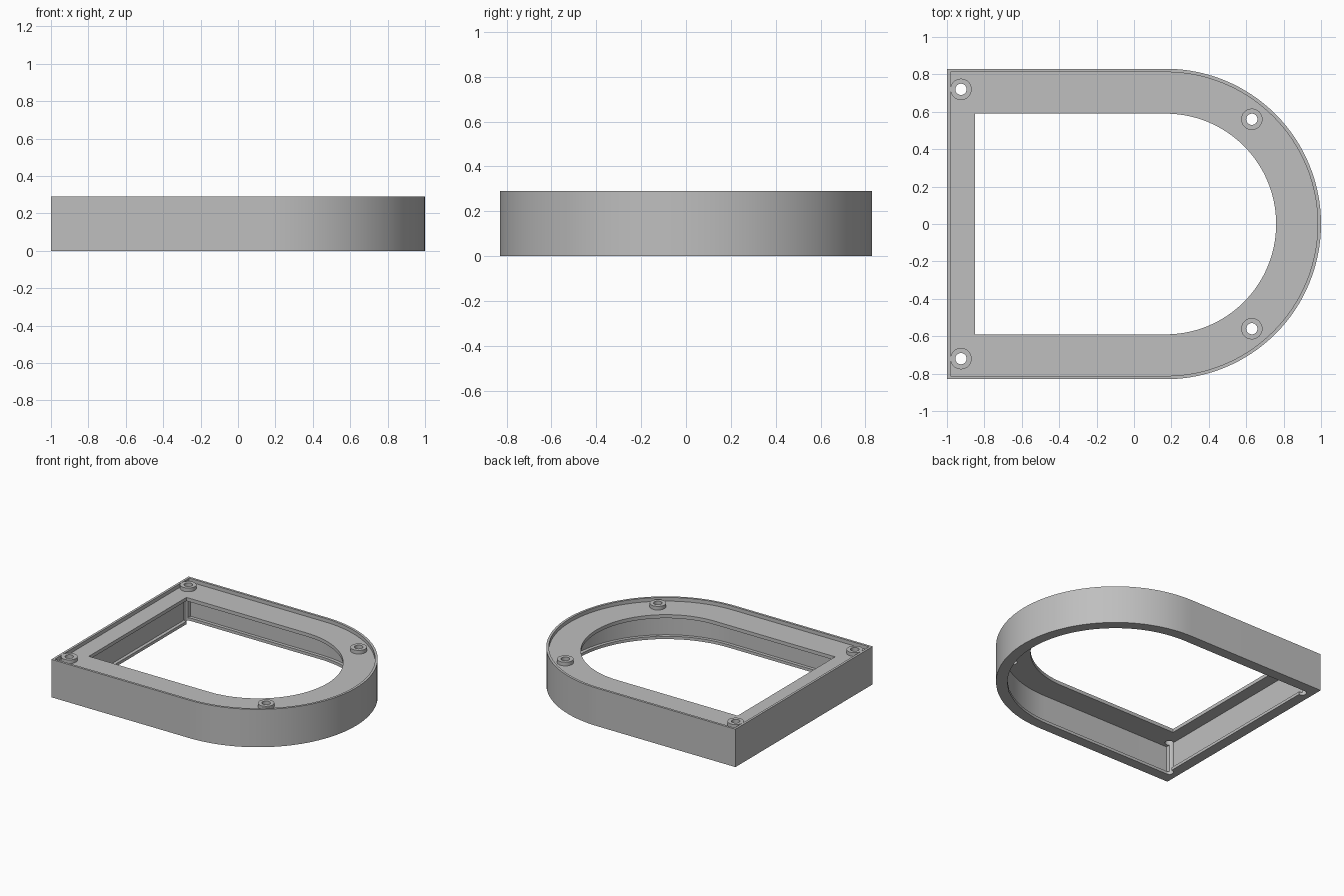
import bpy
import bmesh
from math import cos, sin, pi, radians

cube = bpy.data.objects.get("Cube")
if cube:
    bpy.data.objects.remove(cube)

HEIGHT, HALF_WIDTH, ARC_X = 0.29, 0.83, 0.17
ARC_STEPS = 64

grey = bpy.data.materials.new("plain_grey")
grey.use_nodes = True
colour = (0.52, 0.52, 0.52, 1)
grey.diffuse_color = colour
grey.node_tree.nodes["Principled BSDF"].inputs["Base Color"].default_value = colour


def d_outline(end_inset, side_inset):
    """D shape: square corners at -x, half circle at +x."""
    r = HALF_WIDTH - side_inset
    x = -1 + end_inset
    arc = [(ARC_X + r * cos(a), r * sin(a))
           for a in (pi * (i / ARC_STEPS - 0.5) for i in range(ARC_STEPS + 1))]
    return [(x, -r)] + arc + [(x, r)]


def cylinder(name, x, y, radius, z0, z1):
    bpy.ops.mesh.primitive_cylinder_add(
        vertices=32, radius=radius, depth=z1 - z0, location=(x, y, (z0 + z1) / 2))
    ob = bpy.context.object
    ob.name = name
    ob.data.materials.append(grey)
    return ob


def combine(target, tool, operation):
    tool.hide_render = True
    mod = target.modifiers.new(operation.lower(), "BOOLEAN")
    mod.operation, mod.object, mod.solver = operation, tool, "EXACT"
    bpy.context.view_layer.objects.active = target
    bpy.ops.object.modifier_apply(modifier=mod.name)
    bpy.data.objects.remove(tool)


# Frame cross-section as (end inset, side inset, height), swept round the D
section = [
    (0, 0, 0), (0, 0, HEIGHT),                            # outer wall
    (0.018, 0.018, HEIGHT), (0.018, 0.018, 0.262),        # thin top lip
    (0.15, 0.24, 0.262), (0.15, 0.24, 0.235),             # top plate opening
    (0.055, 0.055, 0.235), (0.055, 0.055, 0.022),         # inside wall
    (0.08, 0.08, 0.022), (0.08, 0.08, 0),                 # bottom flange
]
bm = bmesh.new()
loops = [[bm.verts.new((x, y, z)) for x, y in d_outline(end, side)]
         for end, side, z in section]
for k, a in enumerate(loops):
    b = loops[(k + 1) % len(loops)]
    for i in range(len(a)):
        j = (i + 1) % len(a)
        bm.faces.new((a[i], a[j], b[j], b[i]))
bmesh.ops.recalc_face_normals(bm, faces=bm.faces)
mesh = bpy.data.meshes.new("frame")
bm.to_mesh(mesh)
bm.free()
mesh.materials.append(grey)
frame = bpy.data.objects.new("frame", mesh)
bpy.context.collection.objects.link(frame)

# Screw bosses standing on the plate, each with a hole right through
spots = [(x, y * side) for x, y in ((-0.925, 0.72), (0.63, 0.56)) for side in (1, -1)]
for x, y in spots:
    combine(frame, cylinder("screw_boss", x, y, 0.057, 0.25, HEIGHT), "UNION")
for x, y in spots:
    combine(frame, cylinder("screw_hole", x, y, 0.03, -0.1, 0.4), "DIFFERENCE")

# Smooth curves with sharp edges kept
bpy.ops.object.select_all(action="DESELECT")
frame.select_set(True)
bpy.context.view_layer.objects.active = frame
bpy.ops.object.shade_smooth_by_angle(angle=radians(30))
